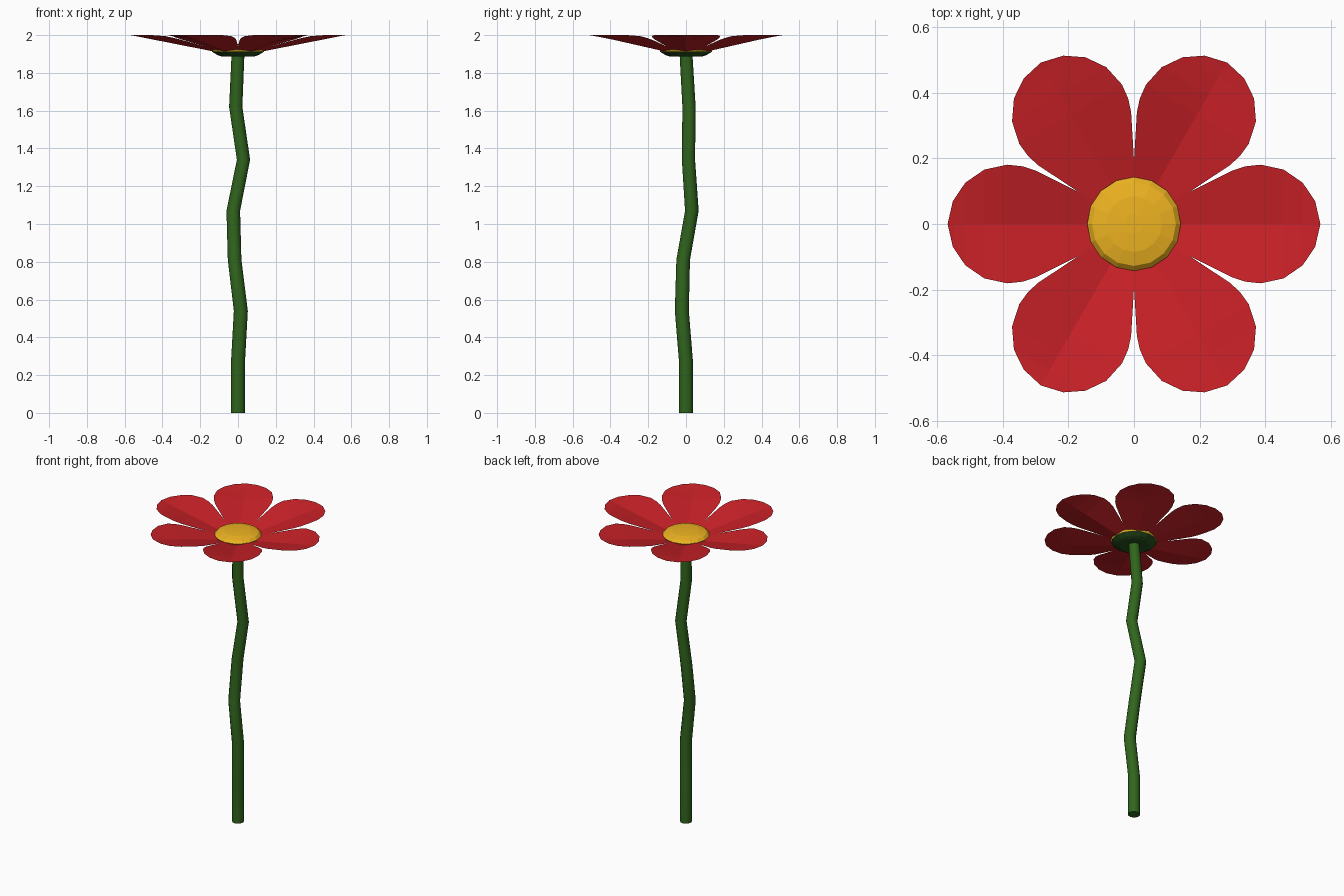
import bpy, math
from mathutils import Matrix, Vector

if "Cube" in bpy.data.objects:
    bpy.data.objects.remove(bpy.data.objects["Cube"])


def material(name, rgb):
    m = bpy.data.materials.new(name)
    m.diffuse_color = (*rgb, 1)
    m.use_nodes = True
    m.node_tree.nodes["Principled BSDF"].inputs["Base Color"].default_value = m.diffuse_color
    return m


def make(name, verts, faces, mat):
    me = bpy.data.meshes.new(name)
    me.from_pydata(verts, [], faces)
    me.materials.append(mat)
    ob = bpy.data.objects.new(name, me)
    bpy.context.collection.objects.link(ob)
    return ob


def rings(name, sections, sides, mat):
    """Capped tube through (x, y, z, radius) sections, bottom to top."""
    verts, faces = [], []
    for x, y, z, r in sections:
        for i in range(sides):
            a = 2 * math.pi * i / sides
            verts.append((x + r * math.cos(a), y + r * math.sin(a), z))
    for k in range(len(sections) - 1):
        for i in range(sides):
            a, b = k * sides + i, k * sides + (i + 1) % sides
            faces.append((a, b, b + sides, a + sides))
    faces.append(tuple(reversed(range(sides))))
    faces.append(tuple(range(len(verts) - sides, len(verts))))
    return make(name, verts, faces, mat)


stem_green = material("stem_green", (0.03, 0.13, 0.012))
base_green = material("base_green", (0.02, 0.075, 0.012))
red = material("petal_red", (0.58, 0.015, 0.02))
yellow = material("centre_yellow", (0.85, 0.45, 0.015))

# crooked stem
stem = rings("stem", [
    (0, 0, 0, 0.037), (0, 0, 0.27, 0.037), (0.015, -0.022, 0.54, 0.037),
    (-0.018, -0.015, 0.81, 0.036), (-0.025, 0.031, 1.07, 0.036),
    (0.029, 0.013, 1.34, 0.035), (-0.012, 0.016, 1.62, 0.035),
    (0, 0, 1.90, 0.034)], 12, stem_green)

# green cup under the flower
rings("flower_base", [(0, 0, 1.888, 0.09), (0, 0, 1.895, 0.11),
                      (0, 0, 1.912, 0.138)], 16, base_green)

# low yellow dome
rings("flower_centre", [(0, 0, 1.912, 0.135), (0, 0, 1.925, 0.143),
                        (0, 0, 1.940, 0.128), (0, 0, 1.950, 0.085),
                        (0, 0, 1.953, 0.03)], 16, yellow)

# petals: half outline as (distance from centre, half width), folded on the midline
outline = [(0.05, 0.03), (0.14, 0.083), (0.30, 0.163), (0.34, 0.176), (0.387, 0.181),
           (0.457, 0.166), (0.515, 0.126), (0.553, 0.07)]
tip = 0.569


def height(r, w):
    return min(2.0, 1.898 + 0.102 * (r - 0.05) / (tip - 0.05) + 0.17 * w)


for k in range(6):
    turn = Matrix.Rotation(k * math.pi / 3, 3, 'Z')
    verts, faces = [], []
    for r, w in outline:
        for s in (-w, 0, w):
            verts.append(turn @ Vector((r, s, height(r, abs(s)))))
    verts.append(turn @ Vector((tip, 0, 2.0)))
    for i in range(len(outline) - 1):
        a = i * 3
        faces += [(a, a + 3, a + 4, a + 1), (a + 1, a + 4, a + 5, a + 2)]
    n = len(verts) - 1
    faces += [(n - 3, n, n - 2), (n - 2, n, n - 1)]
    make(f"petal_{k + 1}", verts, faces, red)

# round stem shading
bpy.ops.object.select_all(action='DESELECT')
stem.select_set(True)
bpy.context.view_layer.objects.active = stem
bpy.ops.object.shade_smooth_by_angle(angle=math.radians(35))
